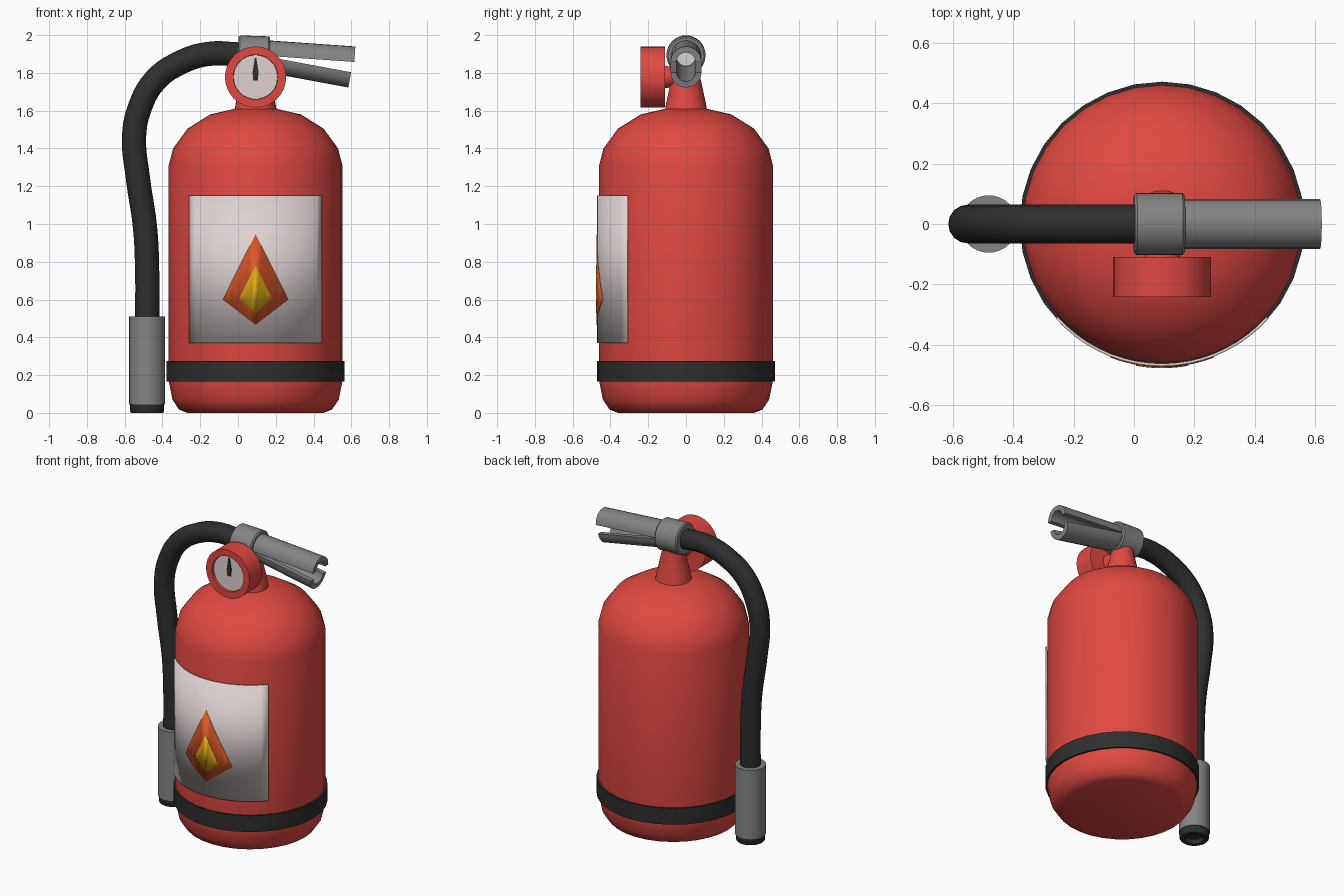
import bpy, bmesh, math
from mathutils import Matrix, Vector

cube = bpy.data.objects.get("Cube")
if cube:
    bpy.data.objects.remove(cube, do_unlink=True)

CX = 0.093   # tank axis
VALVE = Vector((0.085, 0, 1.893))


def material(name, rgb):
    m = bpy.data.materials.new(name)
    m.use_nodes = True
    m.diffuse_color = (*rgb, 1)
    m.node_tree.nodes["Principled BSDF"].inputs["Base Color"].default_value = (*rgb, 1)
    return m


red = material("red paint", (0.75, 0.065, 0.053))
black = material("black rubber", (0.027, 0.027, 0.027))
grey = material("grey metal", (0.23, 0.23, 0.23))
white = material("warm white", (0.74, 0.65, 0.65))
orange = material("flame orange", (0.72, 0.098, 0.021))
yellow = material("flame yellow", (0.72, 0.4, 0.008))


def smooth(obj, angle=38):
    bpy.ops.object.select_all(action='DESELECT')
    obj.select_set(True)
    bpy.context.view_layer.objects.active = obj
    bpy.ops.object.shade_smooth_by_angle(angle=math.radians(angle))


def finish(name, bm, mat, matrix=Matrix(), fix_normals=True):
    bmesh.ops.remove_doubles(bm, verts=bm.verts, dist=0.0002)
    if fix_normals:
        bmesh.ops.recalc_face_normals(bm, faces=bm.faces)
    bm.transform(matrix)
    mesh = bpy.data.meshes.new(name)
    bm.to_mesh(mesh)
    bm.free()
    mesh.materials.append(mat)
    obj = bpy.data.objects.new(name, mesh)
    bpy.context.collection.objects.link(obj)
    smooth(obj)
    return obj


def lathe(name, profile, mat, matrix=Matrix(), segments=32):
    """Spin (radius, height) points around z."""
    bm = bmesh.new()
    verts = [bm.verts.new((r, 0, z)) for r, z in profile]
    edges = [bm.edges.new(pair) for pair in zip(verts, verts[1:])]
    bmesh.ops.spin(bm, geom=verts + edges, cent=(0, 0, 0), axis=(0, 0, 1),
                   angle=math.tau, steps=segments)
    return finish(name, bm, mat, matrix)


def curved_plate(name, half_width, top, bottom, radius, depth, mat, columns):
    """Thin plate wrapped round the front of the tank; top and bottom give z at u in -1..1."""
    bm = bmesh.new()
    span = math.asin(half_width / radius)
    pairs = []
    for i in range(columns + 1):
        u = 2 * i / columns - 1
        x, y = CX + radius * math.sin(u * span), -radius * math.cos(u * span)
        pairs.append([bm.verts.new((x, y, f(u))) for f in (bottom, top)])
    for (b0, t0), (b1, t1) in zip(pairs, pairs[1:]):
        bm.faces.new((b0, b1, t1, t0))
    obj = finish(name, bm, mat, fix_normals=False)
    mod = obj.modifiers.new("thickness", 'SOLIDIFY')
    mod.thickness = depth
    mod.offset = -1
    return obj


def kite(name, half_width, low, mid, high, radius, mat):
    return curved_plate(name, half_width,
                        lambda u: high + (mid - high) * abs(u),
                        lambda u: low + (mid - low) * abs(u),
                        radius, 0.004, mat, 10)


def half_tube(name, length, tilt, flip, mat):
    """Half shell running along +x from the valve, tilted downwards."""
    outer, inner, steps = 0.082, 0.05, 12
    bm = bmesh.new()
    angles = [math.pi * i / steps for i in range(steps + 1)]
    ring = [(outer, a) for a in angles] + [(inner, a) for a in reversed(angles)]
    a_ring, b_ring = [[bm.verts.new((x, r * math.cos(a), flip * r * math.sin(a)))
                       for r, a in ring] for x in (0, length)]
    n = len(ring)
    for i in range(n):
        j = (i + 1) % n
        bm.faces.new((a_ring[i], a_ring[j], b_ring[j], b_ring[i]))
    for side in (a_ring, b_ring):
        for i in range(steps):
            bm.faces.new((side[i], side[i + 1], side[n - 2 - i], side[n - 1 - i]))
    place = Matrix.Translation(VALVE + Vector((0.03, 0, 0))) @ Matrix.Rotation(math.radians(tilt), 4, 'Y')
    return finish(name, bm, mat, place)


on_tank = Matrix.Translation((CX, 0, 0))

# Tank, neck and strap
lathe("tank", [(0, 0), (0.36, 0), (0.405, 0.018), (0.44, 0.07), (0.46, 0.17), (0.46, 1.31),
               (0.437, 1.4), (0.36, 1.505), (0.24, 1.58), (0.11, 1.61), (0, 1.61)], red, on_tank)
lathe("neck", [(0, 1.6), (0.112, 1.6), (0.105, 1.64), (0.07, 1.8), (0.07, 1.88), (0, 1.88)], red, on_tank)
lathe("strap", [(0.45, 0.165), (0.471, 0.165), (0.471, 0.275), (0.45, 0.275), (0.45, 0.165)], black, on_tank)

# Label with flame
curved_plate("label", 0.352, lambda u: 1.152, lambda u: 0.37, 0.471, 0.009, white, 18)
kite("flame_outer", 0.172, 0.466, 0.6, 0.945, 0.474, orange)
kite("flame_inner", 0.087, 0.53, 0.605, 0.78, 0.477, yellow)

# Pressure gauge, facing the front
gauge = Matrix.Translation((CX, -0.11, 1.778)) @ Matrix.Rotation(math.pi / 2, 4, 'X')
lathe("gauge_case", [(0, 0), (0.162, 0), (0.162, 0.132), (0.118, 0.132), (0.116, 0.11), (0, 0.11)], red, gauge)
lathe("gauge_dial", [(0, 0.105), (0.117, 0.105), (0.117, 0.115), (0, 0.115)], white, gauge)
lathe("gauge_stem", [(0, -0.11), (0.04, -0.11), (0.06, 0.005), (0, 0.005)], red, gauge)
bm = bmesh.new()
outline = [(-0.012, -0.018), (0.012, -0.018), (0.016, 0.025), (0.004, 0.1), (-0.004, 0.1), (-0.016, 0.025)]
face = bm.faces.new([bm.verts.new((x, y, 0.115)) for x, y in outline])
up = bmesh.ops.extrude_face_region(bm, geom=[face])["geom"]
bmesh.ops.translate(bm, vec=(0, 0, 0.006), verts=[v for v in up if isinstance(v, bmesh.types.BMVert)])
finish("gauge_needle", bm, black, gauge)

# Valve collar and the two squeeze levers
along_x = Matrix.Translation(VALVE) @ Matrix.Rotation(math.radians(92), 4, 'Y')
lathe("valve_collar", [(0, -0.085), (0.095, -0.085), (0.103, -0.077), (0.103, 0.074),
                       (0.095, 0.082), (0, 0.082)], grey, along_x)
lathe("valve_outlet", [(0, 0.07), (0.05, 0.07), (0.05, 0.088), (0, 0.088)], white, along_x)
half_tube("upper_lever", 0.502, 4, 1, grey)
half_tube("lower_lever", 0.492, 10.5, -1, grey)

# Hose
curve = bpy.data.curves.new("hose", 'CURVE')
curve.dimensions = '3D'
curve.bevel_depth = 0.064
curve.bevel_resolution = 6
curve.resolution_u = 5
curve.use_fill_caps = True
path = [(0.02, 1.897), (-0.16, 1.9), (-0.30, 1.857), (-0.437, 1.762), (-0.52, 1.616),
        (-0.55, 1.466), (-0.53, 1.243), (-0.492, 0.98), (-0.481, 0.757), (-0.481, 0.49)]
spline = curve.splines.new('BEZIER')
spline.bezier_points.add(len(path) - 1)
for point, (x, z) in zip(spline.bezier_points, path):
    point.co = (x, 0, z)
    point.handle_left_type = point.handle_right_type = 'AUTO'
hose = bpy.data.objects.new("hose", curve)
bpy.context.collection.objects.link(hose)
curve.materials.append(black)
bpy.ops.object.select_all(action='DESELECT')
hose.select_set(True)
bpy.context.view_layer.objects.active = hose
bpy.ops.object.convert(target='MESH')
smooth(bpy.context.view_layer.objects.active)

# Nozzle with hollow rubber tip
on_nozzle = Matrix.Translation((-0.481, 0, 0))
lathe("nozzle", [(0, 0.045), (0.095, 0.045), (0.095, 0.51), (0, 0.51)], grey, on_nozzle)
lathe("nozzle_tip", [(0, 0.03), (0.058, 0.03), (0.058, 0), (0.084, 0), (0.09, 0.008),
                     (0.09, 0.05), (0, 0.05)], black, on_nozzle)
